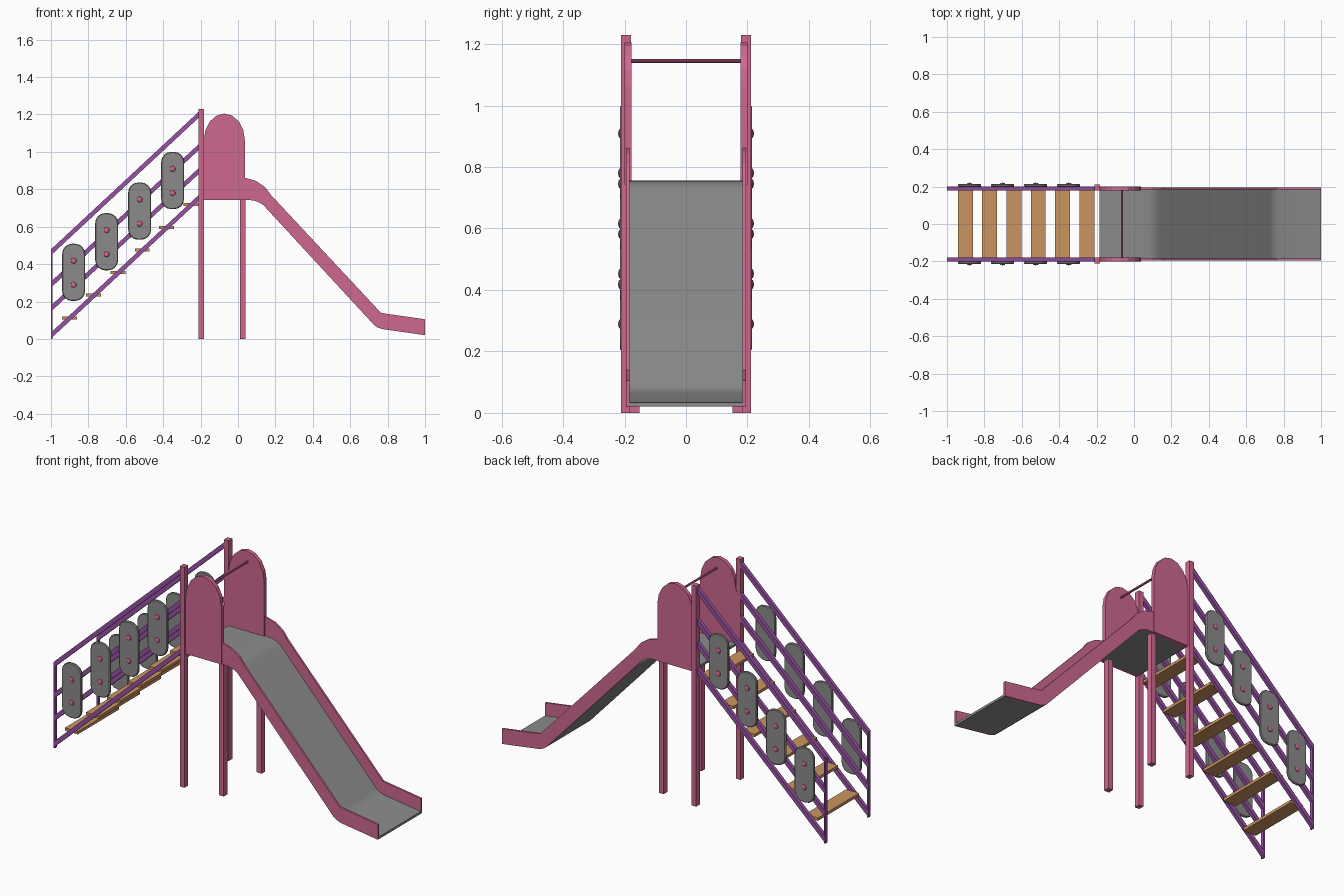
import bpy, bmesh, math
from mathutils import Matrix

if "Cube" in bpy.data.objects:
    bpy.data.objects.remove(bpy.data.objects["Cube"])


def material(name, rgb):
    m = bpy.data.materials.new(name)
    m.diffuse_color = (*rgb, 1)
    m.use_nodes = True
    m.node_tree.nodes["Principled BSDF"].inputs["Base Color"].default_value = m.diffuse_color
    return m


PINK = material("pink paint", (0.62, 0.14, 0.28))
PURPLE = material("purple paint", (0.31, 0.085, 0.37))
GREY = material("grey", (0.26, 0.26, 0.26))
WOOD = material("wood", (0.60, 0.30, 0.115))


def finish(name, bm, mat, smooth=False):
    bmesh.ops.recalc_face_normals(bm, faces=bm.faces)
    mesh = bpy.data.meshes.new(name)
    bm.to_mesh(mesh)
    bm.free()
    mesh.materials.append(mat)
    ob = bpy.data.objects.new(name, mesh)
    bpy.context.collection.objects.link(ob)
    if smooth:
        bpy.context.view_layer.objects.active = ob
        ob.select_set(True)
        bpy.ops.object.shade_smooth_by_angle(angle=math.radians(35))
        ob.select_set(False)
    return ob


def prism(name, pts, y0, y1, mat, smooth=False):
    """Extrude an x-z outline from y0 to y1."""
    bm = bmesh.new()
    a = [bm.verts.new((x, y0, z)) for x, z in pts]
    b = [bm.verts.new((x, y1, z)) for x, z in pts]
    bm.faces.new(a)
    bm.faces.new(b[::-1])
    n = len(pts)
    for i in range(n):
        j = (i + 1) % n
        bm.faces.new((a[i], a[j], b[j], b[i]))
    return finish(name, bm, mat, smooth)


def box(name, x0, x1, y0, y1, z0, z1, mat):
    return prism(name, [(x0, z0), (x1, z0), (x1, z1), (x0, z1)], y0, y1, mat)


def pair(fn, name, *args):
    """Call fn for the front (-y) and back (+y) sides."""
    for s, side in ((-1, "front"), (1, "back")):
        fn(f"{side}_{name}", s, *args)


# Slide underside and side rail outline
under = [(0.037, 0.743), (0.08, 0.741), (0.107, 0.733), (0.134, 0.717),
         (0.727, 0.075), (0.745, 0.062), (0.77, 0.053), (1.0, 0.02)]
top = [(1.0, 0.105), (0.765, 0.139), (0.176, 0.77), (0.144, 0.813),
       (0.096, 0.845), (0.037, 0.862)]

# Platform and slide bed in one sheet
bed = [(-0.185, 0.743)] + under
prism("slide_bed", bed + [(x, z + 0.013) for x, z in reversed(bed)],
      -0.186, 0.186, GREY, True)

# Arched side panel outline
arch = [(-0.073 + 0.11 * math.cos(math.pi * i / 8),
         1.06 + 0.145 * math.sin(math.pi * i / 8)) for i in range(9)]
panel = [(-0.2, 0.743), (0.037, 0.743)] + arch + [(-0.2, 1.03)]


def tower(name, s):
    prism(name + "slide_rail", under + top, s * 0.184, s * 0.195, PINK)
    prism(name + "arched_panel", panel, s * 0.178, s * 0.2, PINK)
    box(name + "tall_post", -0.211, -0.183, s * 0.179, s * 0.211, 0, 1.23, PINK)
    box(name + "short_post", 0.01, 0.04, s * 0.151, s * 0.183, 0, 0.75, PINK)


pair(tower, "")

# Round grab bar
bm = bmesh.new()
bmesh.ops.create_cone(bm, cap_ends=True, segments=10, radius1=0.006, radius2=0.006,
                      depth=0.37, matrix=Matrix.Translation((-0.065, 0, 1.145))
                      @ Matrix.Rotation(math.pi / 2, 4, 'X'))
finish("grab_bar", bm, PINK, True)


# Stair railings: four sloping bars and an end upright
def railing(name, s):
    for i, (za, zb) in enumerate(((0.463, 1.208), (0.29, 1.035), (0.162, 0.907), (0.018, 0.763))):
        h = 0.016
        prism(f"{name}_bar_{i}", [(-1, za - h), (-0.2, zb - h), (-0.2, zb + h), (-1, za + h)],
              s * 0.18, s * 0.2, PURPLE)
    box(name + "_end_post", -1, -0.991, s * 0.18, s * 0.2, 0, 0.475, PURPLE)


pair(railing, "railing")

# Stair treads
for i in range(6):
    x, z = -0.902 + 0.1300 * i, 0.113 + 0.121 * i
    box(f"tread_{i}", x - 0.04, x + 0.04, -0.182, 0.182, z - 0.008, z + 0.008, WOOD)


# Rounded guard plates with two bolts each
def guards(name, s):
    for i in range(4):
        cx, cz = -0.879 + 0.1765 * i, 0.356 + 0.1637 * i
        r, hw, hh = 0.053, 0.061, 0.153
        pts = []
        for q, (sx, sz) in enumerate(((1, 1), (-1, 1), (-1, -1), (1, -1))):
            for k in range(5):
                a = math.pi / 2 * (q + k / 4)
                pts.append((cx + sx * (hw - r) + r * math.cos(a),
                            cz + sz * (hh - r) + r * math.sin(a)))
        ob = prism(f"{name}_plate_{i}", pts, s * 0.199, s * 0.214, GREY)
        bev = ob.modifiers.new("edge", 'BEVEL')
        bev.width = 0.004
        bev.segments = 1
        bev.limit_method = 'ANGLE'
        bev.angle_limit = math.radians(50)
        for j, dz in enumerate((-0.067, 0.062)):
            bm = bmesh.new()
            bmesh.ops.create_uvsphere(
                bm, u_segments=10, v_segments=6, radius=0.016,
                matrix=Matrix.Translation((cx, s * 0.213, cz + dz))
                @ Matrix.Diagonal((1, 0.5, 1, 1)) @ Matrix.Rotation(math.pi / 2, 4, 'X'))
            finish(f"{name}_bolt_{i}_{j}", bm, PINK, True)


pair(guards, "guard")
